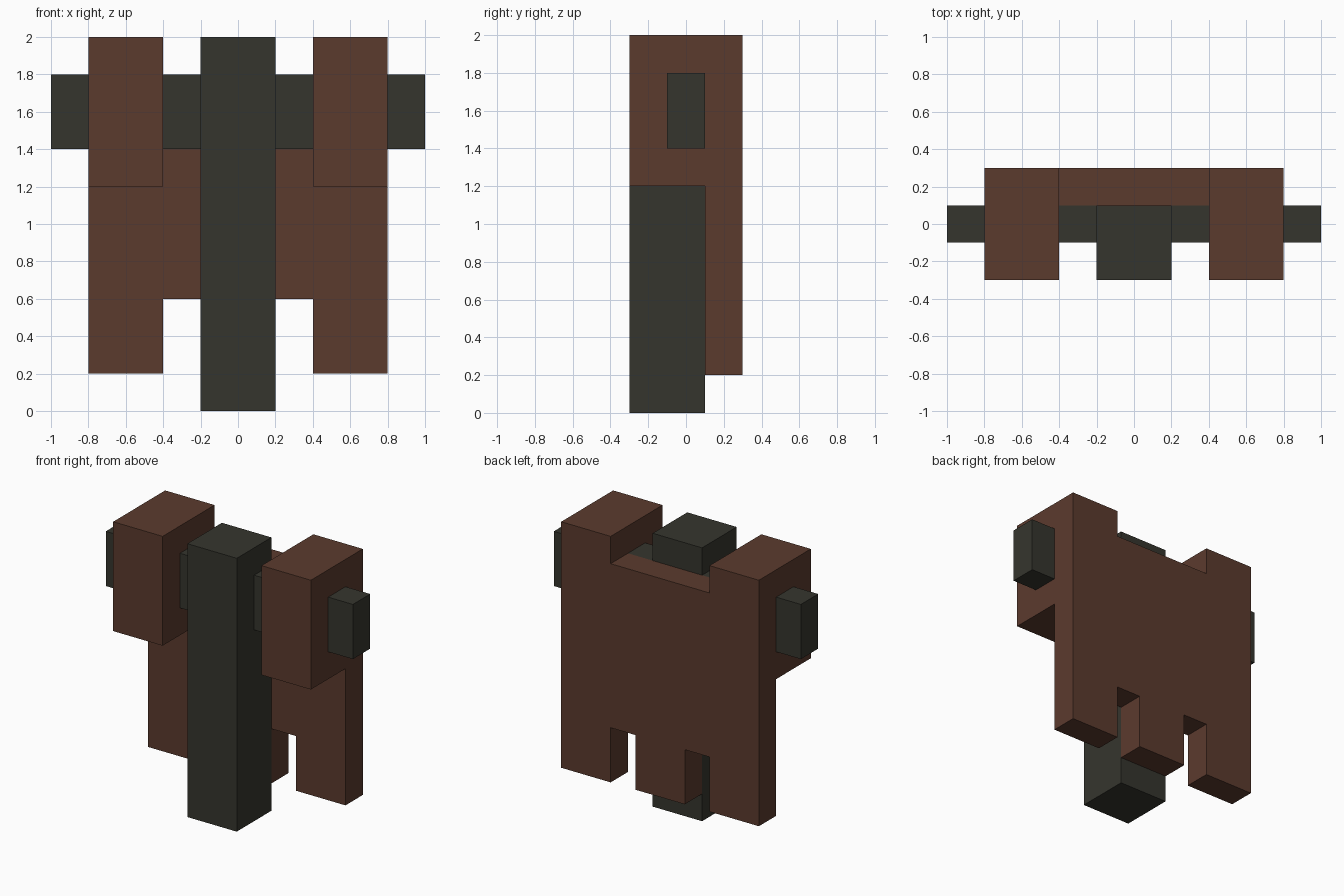
import bpy
import bmesh

if "Cube" in bpy.data.objects:
    bpy.data.objects.remove(bpy.data.objects["Cube"])


def material(name, rgb):
    m = bpy.data.materials.new(name)
    m.diffuse_color = (*rgb, 1.0)
    m.use_nodes = True
    m.node_tree.nodes["Principled BSDF"].inputs["Base Color"].default_value = m.diffuse_color
    return m


BROWN = material("reddish brown", (0.105, 0.043, 0.027))
DARK = material("dark olive grey", (0.036, 0.036, 0.027))


def prism(name, outline, y0, y1, mat):
    """Extrude an x-z outline from y0 (front) to y1 (back)."""
    bm = bmesh.new()
    face = bm.faces.new([bm.verts.new((x, y0, z)) for x, z in outline])
    ext = bmesh.ops.extrude_face_region(bm, geom=[face])
    verts = [v for v in ext["geom"] if isinstance(v, bmesh.types.BMVert)]
    bmesh.ops.translate(bm, verts=verts, vec=(0, y1 - y0, 0))
    bmesh.ops.recalc_face_normals(bm, faces=bm.faces)
    mesh = bpy.data.meshes.new(name)
    bm.to_mesh(mesh)
    bm.free()
    mesh.materials.append(mat)
    obj = bpy.data.objects.new(name, mesh)
    bpy.context.collection.objects.link(obj)
    return obj


def box(name, x0, x1, y0, y1, z0, z1, mat):
    return prism(name, [(x0, z0), (x1, z0), (x1, z1), (x0, z1)], y0, y1, mat)


# Back panel: raised outer columns, three legs with two notches between them
half = [(0.2, 0.2), (0.2, 0.6), (0.4, 0.6), (0.4, 0.2),
        (0.8, 0.2), (0.8, 2.0), (0.4, 2.0), (0.4, 1.8)]
prism("back_panel", half + [(-x, z) for x, z in reversed(half)], 0.1, 0.3, BROWN)

# Shoulder blocks in front of the outer columns
for side, x0, x1 in (("left", -0.8, -0.4), ("right", 0.4, 0.8)):
    box(side + "_shoulder_block", x0, x1, -0.3, 0.1, 1.2, 2.0, BROWN)

# Tall centre post
box("centre_post", -0.2, 0.2, -0.3, 0.1, 0.0, 2.0, DARK)

# Cross bar: outer stubs and the inner links to the post
for side, s in (("left", -1), ("right", 1)):
    for part, a, b in (("link", 0.2, 0.4), ("stub", 0.8, 1.0)):
        x0, x1 = sorted((s * a, s * b))
        box(f"{side}_bar_{part}", x0, x1, -0.1, 0.1, 1.4, 1.8, DARK)
